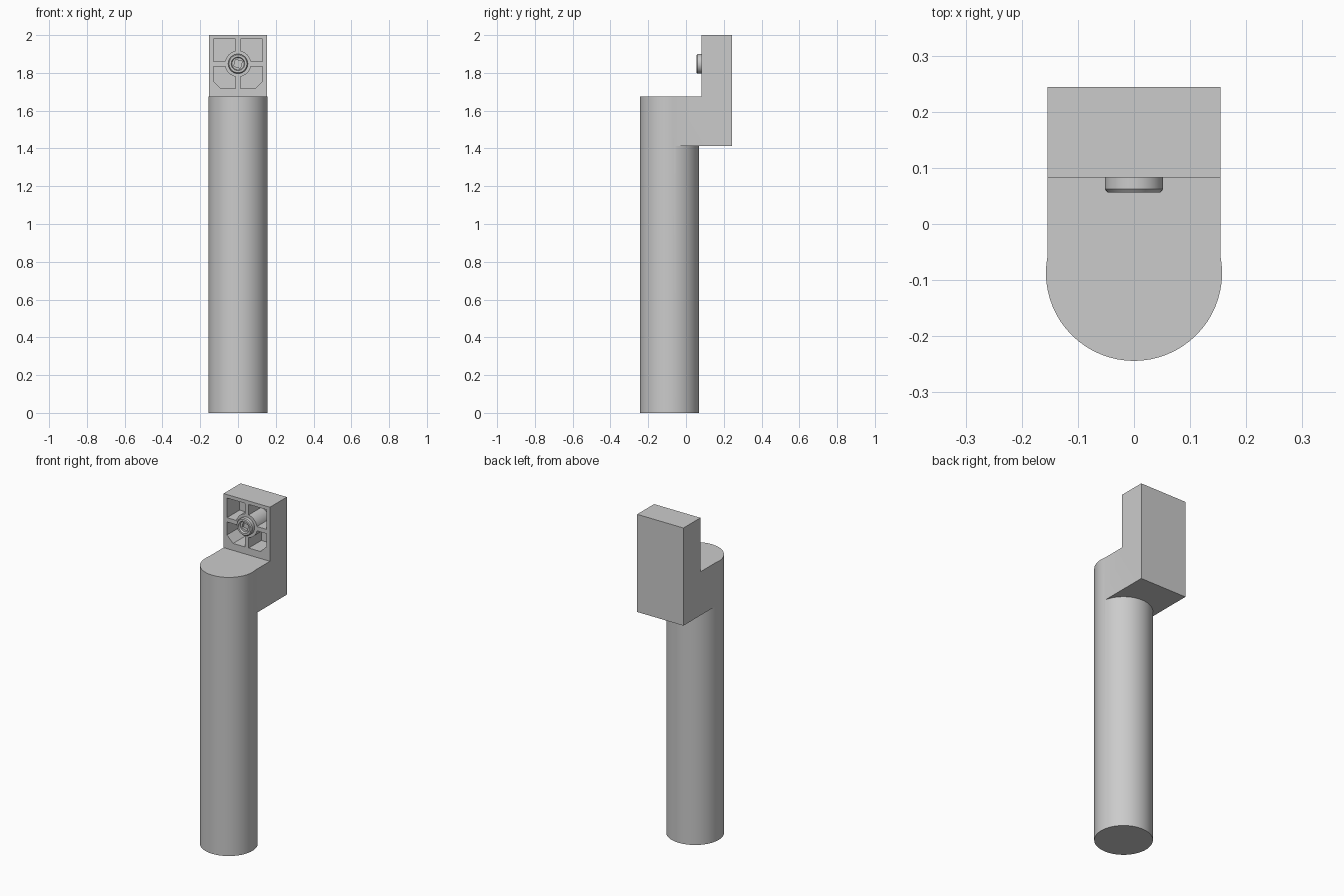
import bpy, bmesh, math
from mathutils import Matrix, Vector

cube = bpy.data.objects.get("Cube")
if cube:
    bpy.data.objects.remove(cube, do_unlink=True)

grey = bpy.data.materials.new("plain grey")
grey.use_nodes = True
colour = (0.6, 0.6, 0.6, 1)
grey.diffuse_color = colour
grey.node_tree.nodes["Principled BSDF"].inputs["Base Color"].default_value = colour

RADIUS, AXIS_Y = 0.157, -0.087      # round post
HALF_W, BACK, FACE = 0.154, 0.244, 0.083   # bracket
HUB_Z = 1.848                       # screw centre height


def prism(name, points, direction):
    """Extrude a flat outline along a direction."""
    bm = bmesh.new()
    face = bm.faces.new([bm.verts.new(p) for p in points])
    grown = bmesh.ops.extrude_face_region(bm, geom=[face])
    verts = [v for v in grown["geom"] if isinstance(v, bmesh.types.BMVert)]
    bmesh.ops.translate(bm, verts=verts, vec=Vector(direction))
    bmesh.ops.recalc_face_normals(bm, faces=bm.faces)
    return finish(name, bm)


def finish(name, bm):
    mesh = bpy.data.meshes.new(name)
    bm.to_mesh(mesh)
    bm.free()
    mesh.materials.append(grey)
    obj = bpy.data.objects.new(name, mesh)
    bpy.context.collection.objects.link(obj)
    return obj


def circle(radius, y, sides, turn=0):
    """Ring of points around the screw axis."""
    angles = [turn + math.tau * i / sides for i in range(sides)]
    return [(radius * math.cos(a), y, HUB_Z + radius * math.sin(a)) for a in angles]


def combine(target, other, operation):
    """Apply a boolean and remove the helper."""
    mod = target.modifiers.new("boolean", "BOOLEAN")
    mod.operation, mod.solver, mod.object = operation, "EXACT", other
    bpy.context.view_layer.objects.active = target
    bpy.ops.object.modifier_apply(modifier=mod.name)
    bpy.data.objects.remove(other, do_unlink=True)


def smooth(obj):
    bpy.ops.object.select_all(action="DESELECT")
    obj.select_set(True)
    bpy.context.view_layer.objects.active = obj
    bpy.ops.object.shade_smooth_by_angle(angle=math.radians(30))


# Round post joined to the L-shaped bracket
bm = bmesh.new()
bmesh.ops.create_cone(bm, cap_ends=True, segments=64, radius1=RADIUS, radius2=RADIUS,
                      depth=1.675, matrix=Matrix.Translation((0, AXIS_Y, 1.675 / 2)))
body = finish("post_and_bracket", bm)
profile = [(AXIS_Y, 1.413), (BACK, 1.413), (BACK, 2), (FACE, 2), (FACE, 1.675), (AXIS_Y, 1.675)]
bracket = prism("bracket", [(-HALF_W, y, z) for y, z in profile], (2 * HALF_W, 0, 0))
combine(body, bracket, "UNION")

# Four pockets around the hub, separated by ribs; lower ones have cut corners
RIB, EDGE, HUB, CUT = 0.013, 0.131, 0.069, 0.04
start = math.asin(RIB / HUB)
for sx in (-1, 1):
    for sz in (-1, 1):
        outline = [(EDGE, RIB), (EDGE, EDGE), (RIB, EDGE)]
        if sz < 0:
            outline[1:2] = [(EDGE, EDGE - CUT), (EDGE - CUT, EDGE)]
        for i in range(9):
            a = math.pi / 2 - start - i / 8 * (math.pi / 2 - 2 * start)
            outline.append((HUB * math.cos(a), HUB * math.sin(a)))
        pocket = prism("pocket", [(sx * x, FACE - 0.02, HUB_Z + sz * z) for x, z in outline],
                       (0, 0.14, 0))
        combine(body, pocket, "DIFFERENCE")
smooth(body)

# Screw head: chamfered disc with a round dish and a square drive socket
bm = bmesh.new()
rings = [(0.052, FACE + 0.01), (0.052, 0.062), (0.047, 0.056), (0.036, 0.056), (0.032, 0.068)]
loops = [[bm.verts.new(p) for p in circle(r, y, 32)] for r, y in rings]
for a, b in zip(loops, loops[1:]):
    for i in range(32):
        j = (i + 1) % 32
        bm.faces.new((a[i], a[j], b[j], b[i]))
bm.faces.new(loops[0])
bm.faces.new(loops[-1])
bmesh.ops.recalc_face_normals(bm, faces=bm.faces)
screw = finish("screw_head", bm)
socket = prism("socket", circle(0.026, 0.05, 4, math.radians(30)), (0, 0.038, 0))
combine(screw, socket, "DIFFERENCE")
smooth(screw)
